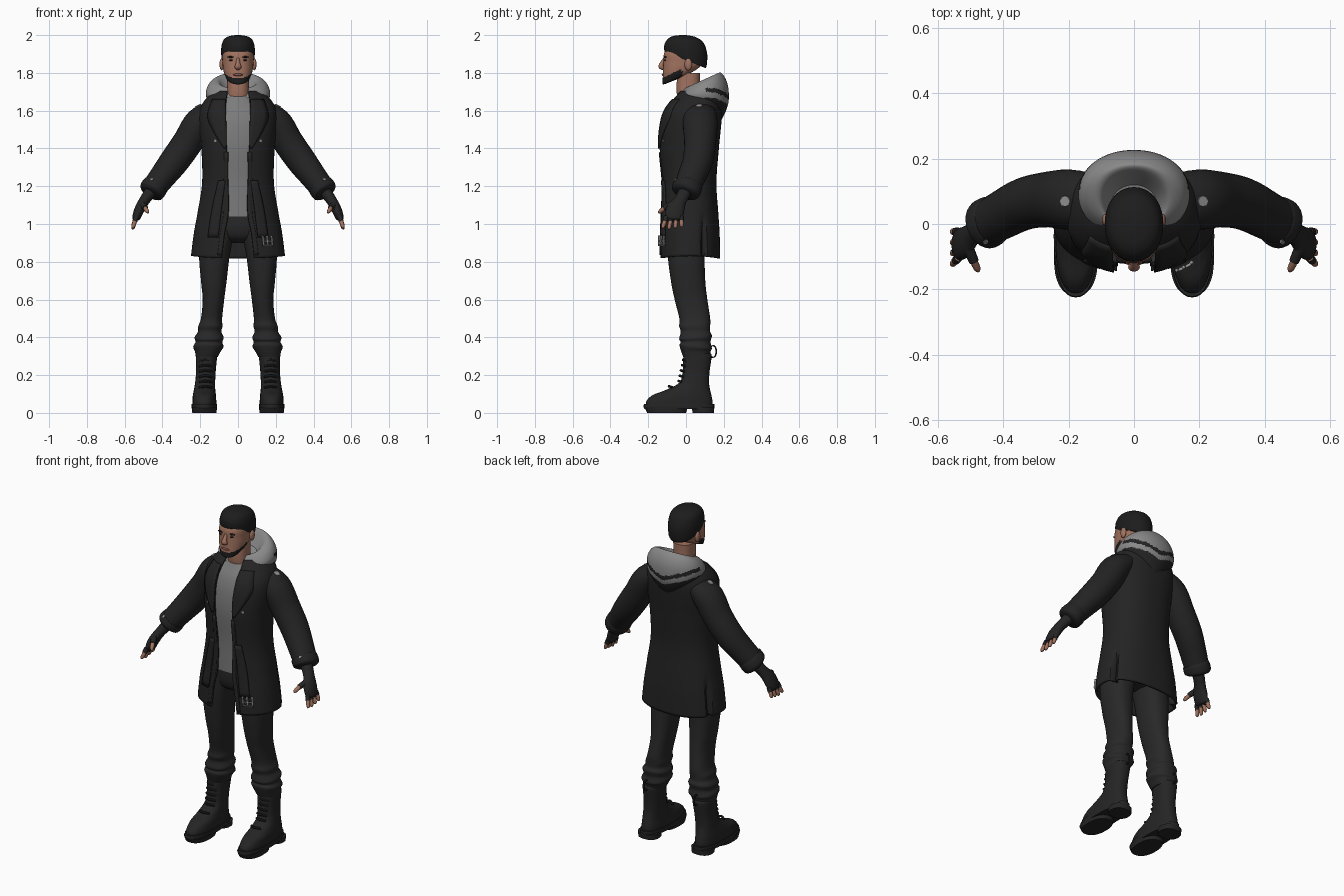
import bpy, bmesh
from math import sin, cos, pi, asin, exp
from mathutils import Vector

cube = bpy.data.objects.get("Cube")
if cube:
    bpy.data.objects.remove(cube)


def material(name, r, g, b):
    m = bpy.data.materials.new(name)
    m.use_nodes = True
    m.diffuse_color = (r, g, b, 1)
    bsdf = next(n for n in m.node_tree.nodes if n.type == 'BSDF_PRINCIPLED')
    bsdf.inputs["Base Color"].default_value = (r, g, b, 1)
    bsdf.inputs["Roughness"].default_value = 0.8
    return m


BLACK = material("black_cloth", .017, .017, .017)
DARK = material("dark_trousers", .021, .021, .022)
LEATHER = material("black_leather", .018, .018, .018)
HAIR = material("black_hair", .012, .012, .012)
SHIRT = material("grey_shirt", .2, .2, .2)
LINING = material("grey_lining", .25, .25, .25)
SKIN = material("skin", .36, .17, .115)
LIPS = material("lips", .24, .09, .07)
METAL = material("grey_metal", .3, .3, .3)

P = .85  # squareness of the cross-sections
SIDES = ((1, "left"), (-1, "right"))
made = []


def smooth(rows, n=5):
    """Catmull-Rom interpolation between rows of numbers."""
    out = []
    for i in range(len(rows) - 1):
        a, b, c, d = (rows[max(0, min(len(rows) - 1, i + k))] for k in (-1, 0, 1, 2))
        for j in range(n):
            t = j / n
            out.append([q + .5 * t * (r - p + t * (2*p - 5*q + 4*r - s + t * (3*(q - r) + s - p)))
                        for p, q, r, s in zip(a, b, c, d)])
    return out + [list(rows[-1])]


def skin_rings(name, rings, mats, closed=True, caps=True, rule=None, thick=0):
    bm = bmesh.new()
    grid = [[bm.verts.new(p) for p in ring] for ring in rings]
    for a, b in zip(grid, grid[1:]):
        n = len(a)
        for i in range(n if closed else n - 1):
            k = (i + 1) % n
            bm.faces.new((a[i], a[k], b[k], b[i]))
    if caps and closed:
        bm.faces.new(grid[0])
        bm.faces.new(grid[-1])
    bmesh.ops.recalc_face_normals(bm, faces=bm.faces)
    if rule:
        for f in bm.faces:
            f.material_index = rule(f.calc_center_median())
    me = bpy.data.meshes.new(name)
    bm.to_mesh(me)
    bm.free()
    for m in mats:
        me.materials.append(m)
    ob = bpy.data.objects.new(name, me)
    bpy.context.collection.objects.link(ob)
    if thick:
        mod = ob.modifiers.new("thickness", 'SOLIDIFY')
        mod.thickness, mod.offset = thick, 0
    made.append(ob)
    return ob


def sp(v, p):
    return abs(v) ** p * (1 if v > 0 else -1)


def loft(name, rows, *mats, s=1, seg=36, p=P, n=5, rule=None, caps=True):
    """Stacked rings, each row: height, x, half width, front y, back y, tilt."""
    rings = []
    for z, x, rx, yf, yb, tilt in smooth(rows, n):
        yc, ry = (yf + yb) / 2, (yb - yf) / 2
        angles = [2 * pi * i / seg for i in range(seg)]
        rings.append([(s * (x + rx * sp(sin(a), p)), yc - ry * sp(cos(a), p),
                       z - tilt * ry * sp(cos(a), p)) for a in angles])
    return skin_rings(name, rings, mats, caps=caps, rule=rule)


def tube(name, rows, mat, s=1, seg=20, n=5):
    """Rings along a path, each row: x, y, z, depth radius, width radius."""
    path = smooth(rows, n)
    rings = []
    for i, (x, y, z, ru, rv) in enumerate(path):
        t = Vector(path[min(i + 1, len(path) - 1)][:3]) - Vector(path[max(i - 1, 0)][:3])
        t.normalize()
        u = Vector((0, 1, 0)) if abs(t.y) < .9 else Vector((0, 0, 1))
        u = (u - t * u.dot(t)).normalized()
        v = t.cross(u)
        rings.append([(s * q.x, q.y, q.z) for q in
                      (Vector((x, y, z)) + u * ru * cos(2*pi*k/seg) + v * rv * sin(2*pi*k/seg)
                       for k in range(seg))])
    return skin_rings(name, rings, [mat])


def ball(name, loc, scale, mat):
    x, y, z = loc
    a, b, c = scale
    steps = [pi * (i + .15) / 10.3 for i in range(11)]
    rings = [[(x + a * sin(t) * cos(pi * k / 8), y + b * sin(t) * sin(pi * k / 8), z - c * cos(t))
              for k in range(16)] for t in steps]
    return skin_rings(name, rings, [mat])


# Coat body: height, half width, front y, back y, half opening
coat_rows = smooth([
    (.83, .243, -.135, .175, .085), (.95, .228, -.132, .172, .07), (1.06, .208, -.126, .165, .05),
    (1.22, .184, -.122, .155, .052), (1.4, .188, -.138, .168, .06), (1.52, .2, -.13, .18, .065),
    (1.6, .197, -.108, .186, .065), (1.66, .165, -.065, .18, .062), (1.7, .115, -.03, .16, .055)], 6)
rings = []
for z, rx, yf, yb, gap in coat_rows:
    yc, ry = (yf + yb) / 2, (yb - yf) / 2
    a0 = asin((gap / rx) ** (1 / P))
    ring = []
    for i in range(81):
        a = a0 + (2 * pi - 2 * a0) * i / 80
        # pressed-in side vents towards the hem
        vent = .16 * max(0, min(1, (1.06 - z) / .15))
        k = 1 - vent * exp(-((abs(a - pi) - 1.15) / .07) ** 2)
        hem = -.012 * cos(a) ** 2 * max(0, 1 - (z - .83) / .1)
        ring.append((k * rx * sp(sin(a), P), yc - k * ry * sp(cos(a), P), z + hem))
    rings.append(ring)
skin_rings("coat_body", rings, [BLACK], closed=False, thick=.012)


def coat_front(x, z):
    i = max(k for k, r in enumerate(coat_rows[:-1]) if r[0] <= z or k == 0)
    a, b = coat_rows[i], coat_rows[i + 1]
    t = (z - a[0]) / (b[0] - a[0])
    rx, yf, yb = (a[k] + (b[k] - a[k]) * t for k in (1, 2, 3))
    c = max(0, 1 - min(1, abs(x) / rx) ** (2 / P)) ** (P / 2)
    return (yf + yb) / 2 - (yb - yf) / 2 * c


def ribbon(name, rows, mat, s=1, lift=.011, thick=.009):
    """Strip lying on the coat front, each row: x, height, half width."""
    rings = [[(s * (x + w * k / 2), coat_front(x + w * k / 2, z) - lift, z) for k in range(-2, 3)]
             for x, z, w in smooth(rows, 4)]
    return skin_rings(name, rings, [mat], closed=False, thick=thick)


for s, side in SIDES:
    ribbon(side + "_lapel", [(.1, 1.66, .035), (.112, 1.57, .048), (.095, 1.49, .034),
                             (.068, 1.4, .006)], BLACK, s)
    ribbon(side + "_belt_strap", [(.085, 1.23, .018), (.112, 1.08, .025), (.132, .93, .027)], BLACK, s)
    ribbon(side + "_front_edge", [(.062, 1.38, .01), (.064, 1.2, .011), (.064, 1.06, .011),
                                  (.082, .95, .011), (.097, .835, .011)], BLACK, s, .006)

# Hanging buckle
for x in (.13, .152, .176):
    ribbon("buckle_prong", [(x, .94, .004), (x + .006, .885, .004)], METAL, 1, .028)
for z in (.89, .912):
    ribbon("buckle_bar", [(.156, z, .025), (.158, z - .006, .025)], METAL, 1, .028)

# Shirt under the coat
loft("shirt", [(1.04, 0, .165, -.105, .14, 0), (1.22, 0, .165, -.108, .14, 0),
               (1.4, 0, .17, -.123, .15, 0), (1.52, 0, .18, -.115, .16, 0),
               (1.6, 0, .17, -.092, .16, 0), (1.65, 0, .11, -.062, .13, 0),
               (1.685, 0, .064, -.045, .09, .1)], SHIRT)


# Hood folded down behind the neck, with a chevron stripe on its back
def hood_rule(c):
    v = c.z - .35 * abs(c.x)
    if c.y < .1:
        return 0 if c.z > 1.665 else 1
    return 1 if v < 1.612 or 1.64 < v < 1.664 else 0


loft("hood", [(1.555, 0, .045, .12, .19, 0), (1.6, 0, .11, .04, .212, 0),
              (1.655, 0, .16, -.02, .226, 0), (1.7, 0, .17, -.04, .222, .25),
              (1.745, 0, .147, -.022, .197, .4), (1.757, 0, .105, -.01, .17, .45),
              (1.7, 0, .072, -.02, .12, .3)], LINING, BLACK, seg=64, n=10, p=.95, rule=hood_rule)

# Head with a beard along the jaw
loft("neck", [(1.6, 0, .07, -.03, .09, 0), (1.7, 0, .058, -.05, .075, 0),
              (1.8, 0, .058, -.045, .075, 0)], SKIN)
loft("head", [(1.755, 0, .028, -.11, -.04, .4), (1.773, 0, .058, -.123, .033, .4),
              (1.8, 0, .073, -.123, .063, .25), (1.83, 0, .08, -.121, .081, .1),
              (1.86, 0, .082, -.119, .093, 0), (1.9, 0, .083, -.117, .098, 0),
              (1.94, 0, .075, -.1, .09, 0)], SKIN, HAIR, seg=64, n=8,
     rule=lambda c: 1 if c.y < -.02 and c.z < 1.774 + .5 * (c.y + .12) else 0)
loft("cap", [(1.868, 0, .084, -.112, .104, -.4), (1.885, 0, .088, -.116, .11, -.38),
             (1.93, 0, .089, -.112, .112, -.25), (1.972, 0, .078, -.092, .092, -.12),
             (1.993, 0, .05, -.065, .05, -.05), (2, 0, .012, -.03, .0, 0)], HAIR, p=.95)
tube("nose", [(0, -.112, 1.875, .009, .008), (0, -.127, 1.85, .012, .012),
              (0, -.132, 1.832, .013, .018), (0, -.115, 1.822, .008, .012)], SKIN)
ball("mouth", (0, -.119, 1.79), (.026, .01, .007), LIPS)
for s, side in SIDES:
    ball(side + "_ear", (s * .086, .012, 1.845), (.012, .02, .032), SKIN)
    ball(side + "_eye", (s * .034, -.11, 1.867), (.013, .006, .005), HAIR)
    ball(side + "_eyebrow", (s * .035, -.11, 1.884), (.021, .008, .005), HAIR)

# Sleeves, gloves and fingers
for s, side in SIDES:
    tube(side + "_sleeve", [(.12, .075, 1.6, .08, .055), (.2, .075, 1.54, .092, .08),
                            (.265, .075, 1.435, .085, .08), (.335, .062, 1.335, .08, .078),
                            (.4, .03, 1.25, .075, .07), (.455, .0, 1.178, .07, .064)], BLACK, s, 28)
    tube(side + "_cuff", [(.43, .012, 1.21, .066, .06), (.436, .01, 1.202, .077, .069),
                          (.458, -.002, 1.174, .077, .069), (.466, -.007, 1.163, .06, .055)], BLACK, s, 28)
    tube(side + "_glove", [(.455, .0, 1.18, .036, .034), (.495, -.03, 1.125, .034, .028),
                           (.52, -.055, 1.08, .048, .027), (.538, -.066, 1.035, .046, .022),
                           (.542, -.068, 1.022, .03, .014)], LEATHER, s)
    for i in range(4):
        base = Vector((.538, -.103 + .026 * i, 1.04))
        tip = Vector((.558, -.125 + .034 * i, .972 + .006 * abs(i - 1)))
        mid = base.lerp(tip, .4)
        tube(side + "_glove_finger", [(*base, .014, .014), (*mid, .0135, .0135)], LEATHER, s, 10)
        tube(side + "_finger", [(*base, .011, .011), (*base.lerp(tip, .8), .0105, .0105),
                                (*tip, .004, .004)], SKIN, s, 10)
    tube(side + "_glove_thumb", [(.51, -.07, 1.105, .018, .018), (.49, -.115, 1.085, .015, .015)],
         LEATHER, s, 10)
    tube(side + "_thumb", [(.495, -.105, 1.09, .012, .012), (.481, -.135, 1.068, .011, .011),
                           (.476, -.145, 1.058, .004, .004)], SKIN, s, 10)

# Trousers, bunched above the boots
loft("trouser_hips", [(1.12, 0, .16, -.095, .13, 0), (1.0, 0, .172, -.1, .13, 0),
                      (.93, 0, .15, -.08, .11, 0), (.9, 0, .06, -.03, .06, 0)], DARK)
for s, side in SIDES:
    loft(side + "_trouser_leg", [
        (1.0, .09, .085, -.098, .12, 0), (.85, .123, .082, -.098, .1, 0), (.7, .128, .068, -.08, .102, 0),
        (.6, .13, .057, -.06, .113, 0), (.5, .14, .056, -.035, .128, 0), (.46, .146, .064, -.036, .128, 0),
        (.43, .15, .062, -.028, .128, 0), (.4, .153, .077, -.036, .137, .1), (.375, .154, .071, -.028, .13, 0),
        (.35, .157, .08, -.034, .137, -.1), (.325, .16, .068, -.025, .13, 0),
        (.295, .165, .058, -.014, .125, 0)], DARK, s=s)

    # Boots with soles, laces and a pull loop
    loft(side + "_boot", [
        (.315, .167, .05, -.008, .128, 0), (.3, .167, .056, -.014, .136, 0), (.22, .17, .052, -.018, .125, 0),
        (.16, .174, .053, -.035, .122, 0), (.12, .177, .057, -.11, .128, 0), (.095, .178, .061, -.175, .134, 0),
        (.065, .178, .063, -.208, .14, 0), (.04, .178, .063, -.212, .14, 0)], LEATHER, s=s)
    loft(side + "_sole", [(.02, .178, .066, -.218, .148, 0), (.03, .178, .068, -.225, .15, 0),
                          (.048, .178, .067, -.222, .15, 0)], LEATHER, s=s, n=2)
    loft(side + "_heel", [(0, .178, .062, .035, .148, 0), (.03, .178, .064, .03, .15, 0)], LEATHER, s=s, n=1)
    loft(side + "_tread", [(0, .178, .064, -.205, .0, 0), (.03, .178, .067, -.22, .01, 0)], LEATHER, s=s, n=1)
    for i in range(6):
        z = .135 + .028 * i
        y = -.09 if i == 0 else -.045 + .006 * i
        tube(side + "_lace", [(.14, y + .018, z, .007, .007), (.172, y, z + .006, .007, .007),
                              (.204, y + .018, z, .007, .007)], LEATHER, s, 8, 3)
    loop = [(.167, .143 + .018 * cos(t * pi / 4), .325 + .032 * sin(t * pi / 4), .004, .004)
            for t in range(9)]
    tube(side + "_pull_loop", loop, LEATHER, s, 8, 2)

# Studs set on the finished surface
bpy.context.view_layer.update()
deps = bpy.context.evaluated_depsgraph_get()
spots = []
for s, side in SIDES:
    for start, aim, size in (((.21, .07, 3), (0, 0, -1), .017), ((.118, -3, 1.44), (0, 1, 0), .008),
                             ((.455, -3, 1.235), (0, 1, 0), .008)):
        x, y, z = start
        hit, loc, nor, *_ = bpy.context.scene.ray_cast(deps, Vector((s * x, y, z)), Vector(aim))
        if hit:
            spots.append((side + "_stud", loc, nor, size))
for name, loc, nor, size in spots:
    a, b = loc - nor * .004, loc + nor * .004
    tube(name, [(*a, size, size), (*b, size, size)], METAL, 1, 8, 1)

# Smooth shading with sharp edges kept
bpy.ops.object.select_all(action='DESELECT')
for ob in made:
    ob.select_set(True)
bpy.context.view_layer.objects.active = made[0]
bpy.ops.object.shade_smooth_by_angle(angle=.7)
